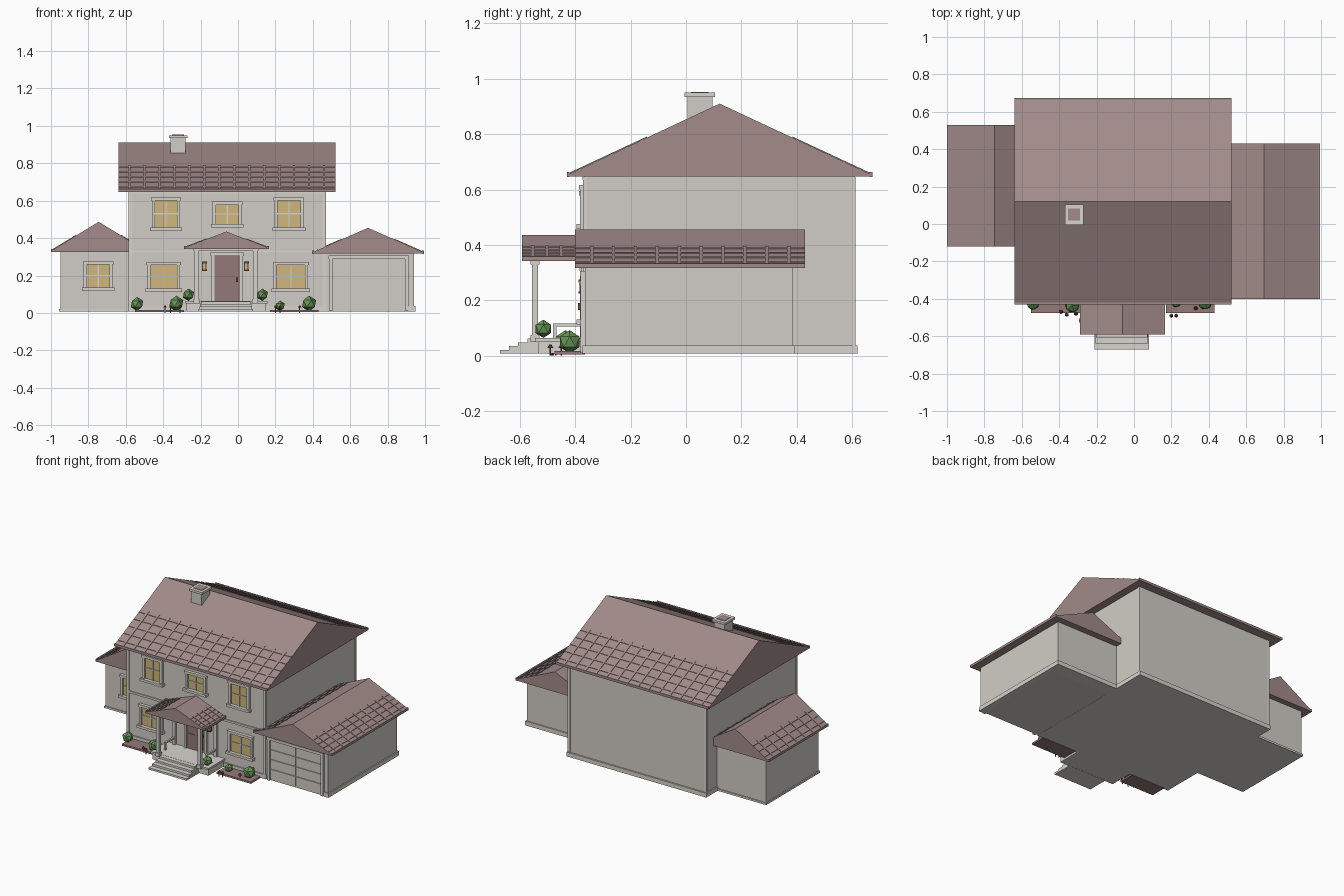
import bpy, bmesh, math
from mathutils import Vector, Matrix

if "Cube" in bpy.data.objects:
    bpy.data.objects.remove(bpy.data.objects["Cube"])


def material(name, rgb):
    m = bpy.data.materials.new(name)
    m.diffuse_color = (*rgb, 1)
    m.use_nodes = True
    m.node_tree.nodes["Principled BSDF"].inputs["Base Color"].default_value = m.diffuse_color
    return m


WALL = material("wall cream", (0.64, 0.615, 0.57))
TRIM = material("trim cream", (0.68, 0.66, 0.61))
ROOF = material("roof mauve", (0.36, 0.26, 0.255))
DOOR = material("door rose", (0.30, 0.19, 0.19))
GLASS = material("window gold", (0.62, 0.47, 0.21))
GREEN = material("leaf green", (0.14, 0.30, 0.10))
BROWN = material("bronze brown", (0.16, 0.07, 0.035))


def finish(name, bm, mat):
    bmesh.ops.recalc_face_normals(bm, faces=bm.faces)
    me = bpy.data.meshes.new(name)
    bm.to_mesh(me)
    bm.free()
    me.materials.append(mat)
    ob = bpy.data.objects.new(name, me)
    bpy.context.collection.objects.link(ob)
    return ob


def boxes(name, mat, *dims):
    """One object of boxes, each (x0, x1, y0, y1, z0, z1)."""
    bm = bmesh.new()
    for x0, x1, y0, y1, z0, z1 in dims:
        m = Matrix.Translation(((x0 + x1) / 2, (y0 + y1) / 2, (z0 + z1) / 2)) \
            @ Matrix.Diagonal((x1 - x0, y1 - y0, z1 - z0, 1))
        bmesh.ops.create_cube(bm, size=1, matrix=m)
    return finish(name, bm, mat)


def gable_roof(name, along, a0, a1, e0, e1, ze, zr, ribs, rows, cover=0.52):
    """Solid gable with ridge on axis 'along', raised tile ribs and gutters."""
    def P(a, e, z):
        return Vector((a, e, z)) if along == "x" else Vector((e, a, z))
    mid = (e0 + e1) / 2
    bm = bmesh.new()
    prof = [(e0, ze - 0.008), (e1, ze - 0.008), (e1, ze), (mid, zr), (e0, ze)]
    ends = [[bm.verts.new(P(a, e, z)) for e, z in prof] for a in (a0, a1)]
    bm.faces.new(ends[0])
    bm.faces.new(ends[1])
    for i in range(5):
        j = (i + 1) % 5
        bm.faces.new((ends[0][i], ends[0][j], ends[1][j], ends[1][i]))
    finish(name, bm, ROOF)

    # tile ribs: thin bars lying on each slope
    bm = bmesh.new()

    def slab(f, t0, t1, b0, b1, h):
        def pt(t, a, up):
            return P(a, f + (mid - f) * t, ze + (zr - ze) * t + up)
        lo = [bm.verts.new(pt(t, a, -0.002)) for t, a in ((t0, b0), (t1, b0), (t1, b1), (t0, b1))]
        hi = [bm.verts.new(pt(t, a, h)) for t, a in ((t0, b0), (t1, b0), (t1, b1), (t0, b1))]
        bm.faces.new(lo)
        bm.faces.new(hi)
        for i in range(4):
            j = (i + 1) % 4
            bm.faces.new((lo[i], lo[j], hi[j], hi[i]))
    for f in (e0, e1):
        for i in range(ribs):
            a = a0 + (a1 - a0) * (i + 0.75) / (ribs + 0.5)
            slab(f, 0.01, cover, a - 0.006, a + 0.006, 0.004)
        for r in range(rows):
            t = cover * (r + 0.6) / rows
            slab(f, t, t + 0.018, a0 + 0.002, a1 - 0.002, 0.003)
    finish(name + "_tiles", bm, ROOF)

    # gutters
    g = []
    for e in (e0, e1):
        r = (e - 0.005, e + 0.005)
        g.append((a0, a1, *r, ze - 0.009, ze + 0.008) if along == "x"
                 else (*r, a0, a1, ze - 0.009, ze + 0.008))
    boxes(name + "_gutters", ROOF, *g)


def window(name, x0, x1, z0, z1, y):
    """Framed window with cross bars, head and sill, facing -y."""
    w, xm, zm = 0.017, (x0 + x1) / 2, (z0 + z1) / 2
    boxes(name + "_pane", GLASS, (x0 + 0.005, x1 - 0.005, y - 0.006, y + 0.01, z0, z1))
    boxes(name + "_frame", TRIM,
          (x0, x0 + w, y - 0.018, y, z0, z1), (x1 - w, x1, y - 0.018, y, z0, z1),
          (x0 - 0.004, x1 + 0.004, y - 0.022, y, z1 - w, z1),
          (x0 - 0.01, x1 + 0.01, y - 0.03, y, z0 - 0.004, z0 + 0.013),
          (xm - 0.003, xm + 0.003, y - 0.011, y, z0, z1),
          (x0, x1, y - 0.011, y, zm - 0.003, zm + 0.003))


F = -0.365  # front wall plane

# walls and plinths
boxes("main_walls", WALL, (-0.58, 0.465, F, 0.61, 0.008, 0.652))
boxes("garage_walls", WALL, (0.46, 0.94, F, 0.385, 0.008, 0.322))
boxes("left_wing_walls", WALL, (-0.95, -0.57, -0.08, 0.49, 0.008, 0.332))
boxes("plinths", TRIM,
      (-0.588, 0.473, F - 0.008, 0.62, 0.007, 0.036),
      (0.91, 0.948, F - 0.008, 0.393, 0.007, 0.036),
      (0.46, 0.93, 0.3, 0.393, 0.007, 0.036),
      (-0.957, -0.57, -0.087, 0.497, 0.007, 0.02))
boxes("wall_bands", TRIM,
      (-0.584, 0.469, F - 0.007, F, 0.322, 0.336),
      (-0.586, 0.471, F - 0.008, F, 0.635, 0.652))
boxes("corner_boards", TRIM, *[
      (x - 0.009, x + 0.009, y - 0.007, y + 0.007, 0.01, 0.645)
      for x in (-0.576, 0.461) for y in (F, 0.606)])

# roofs
gable_roof("main_roof", "x", -0.64, 0.52, -0.425, 0.668, 0.655, 0.91, 14, 5)
gable_roof("garage_roof", "y", -0.40, 0.43, 0.40, 0.99, 0.325, 0.455, 10, 4)
gable_roof("left_wing_roof", "y", -0.12, 0.53, -0.995, -0.495, 0.335, 0.487, 7, 3)
gable_roof("porch_roof", "y", -0.592, -0.36, -0.285, 0.16, 0.35, 0.435, 4, 4)

# chimney
boxes("chimney", WALL, (-0.36, -0.28, 0.005, 0.095, 0.80, 0.937))
boxes("chimney_cap", TRIM, (-0.37, -0.27, -0.005, 0.105, 0.935, 0.95))
boxes("chimney_flue", ROOF, (-0.352, -0.288, 0.018, 0.082, 0.945, 0.953))

# windows
for nm, x0, x1, z0, z1, y in (
        ("upper_left_window", -0.46, -0.31, 0.443, 0.617, F),
        ("upper_middle_window", -0.135, 0.02, 0.462, 0.595, F),
        ("upper_right_window", 0.195, 0.35, 0.443, 0.617, F),
        ("lower_left_window", -0.485, -0.31, 0.117, 0.272, F),
        ("lower_right_window", 0.19, 0.375, 0.117, 0.272, F),
        ("wing_window", -0.825, -0.67, 0.122, 0.275, -0.08)):
    window(nm, x0, x1, z0, z1, y)

# garage door: stacked panels inside a frame
boxes("garage_door_panels", WALL, *[
      (x, x + 0.193, F - 0.006, F, 0.022 + i * 0.067, 0.085 + i * 0.067)
      for i in range(4) for x in (0.505, 0.70)])
boxes("garage_door_frame", TRIM,
      (0.487, 0.505, F - 0.016, F, 0.01, 0.305), (0.893, 0.911, F - 0.016, F, 0.01, 0.305),
      (0.484, 0.914, F - 0.018, F, 0.288, 0.306))

# front door
boxes("front_door", DOOR, (-0.125, 0.01, F - 0.01, F, 0.065, 0.305))
boxes("front_door_panels", DOOR, *[
      (x, x + 0.045, F - 0.014, F, z0, z1)
      for x in (-0.112, -0.048) for z0, z1 in ((0.085, 0.17), (0.19, 0.285))])
boxes("door_frame", TRIM, (-0.142, -0.125, F - 0.018, F, 0.065, 0.32),
      (0.01, 0.027, F - 0.018, F, 0.065, 0.32), (-0.146, 0.031, F - 0.02, F, 0.305, 0.322))
boxes("door_handle", BROWN, (-0.01, 0.0, F - 0.025, F, 0.165, 0.19))

# wall lamps
for x in (-0.18, 0.045):
    boxes("lamp_body", BROWN, (x - 0.013, x + 0.013, F - 0.024, F, 0.225, 0.232),
          (x - 0.013, x + 0.013, F - 0.024, F, 0.265, 0.275),
          (x - 0.012, x + 0.012, F - 0.006, F, 0.225, 0.27))
    boxes("lamp_glow", GLASS, (x - 0.009, x + 0.009, F - 0.02, F, 0.232, 0.265))

# porch floor, steps, posts, rails
boxes("porch_floor", TRIM, (-0.275, 0.15, -0.535, F, 0.008, 0.052),
      (-0.282, 0.157, -0.545, F, 0.05, 0.063))
boxes("porch_steps", TRIM, *[
      (-0.21 + i * 0.004, 0.08 - i * 0.004, -0.672 + i * 0.033, -0.53, 0.007, 0.02 + i * 0.014)
      for i in range(4)])
for x in (-0.222, 0.092):
    boxes("porch_post", TRIM, (x - 0.011, x + 0.011, -0.556, -0.534, 0.06, 0.345),
          (x - 0.016, x + 0.016, -0.561, -0.529, 0.33, 0.345),
          (x - 0.016, x + 0.016, -0.561, -0.529, 0.05, 0.075),
          (x - 0.011, x + 0.011, F - 0.015, F, 0.06, 0.345))
    boxes("porch_rail", TRIM, (x - 0.006, x + 0.006, -0.48, F, 0.105, 0.116),
          (x - 0.006, x + 0.006, -0.48, -0.468, 0.06, 0.116))
boxes("porch_beam", TRIM, (-0.24, 0.11, -0.558, -0.532, 0.335, 0.346))

# planting beds, shrubs and small flowers
for x0, x1 in ((-0.55, -0.29), (0.17, 0.43)):
    boxes("planting_bed", DOOR, (x0, x1, -0.475, F, 0.004, 0.016))
for x, y, z, r in ((-0.54, -0.425, 0.048, 0.037), (-0.33, -0.435, 0.05, 0.042),
                   (-0.265, -0.515, 0.097, 0.033), (0.13, -0.515, 0.097, 0.033),
                   (0.225, -0.42, 0.038, 0.028), (0.38, -0.42, 0.05, 0.042)):
    bm = bmesh.new()
    bmesh.ops.create_icosphere(bm, subdivisions=1, radius=r, matrix=Matrix.Translation((x, y, z)))
    finish("shrub", bm, GREEN)
for x, y in ((-0.39, -0.47), (-0.36, -0.485), (-0.31, -0.48), (0.20, -0.49), (0.225, -0.49), (0.33, -0.45)):
    bm = bmesh.new()
    bmesh.ops.create_cone(bm, cap_ends=True, segments=6, radius1=0.003, radius2=0.003, depth=0.03,
                          matrix=Matrix.Translation((x, y, 0.015)))
    bmesh.ops.create_cone(bm, cap_ends=True, segments=6, radius1=0.011, radius2=0.004, depth=0.012,
                          matrix=Matrix.Translation((x, y, 0.034)))
    finish("flower", bm, BROWN)
